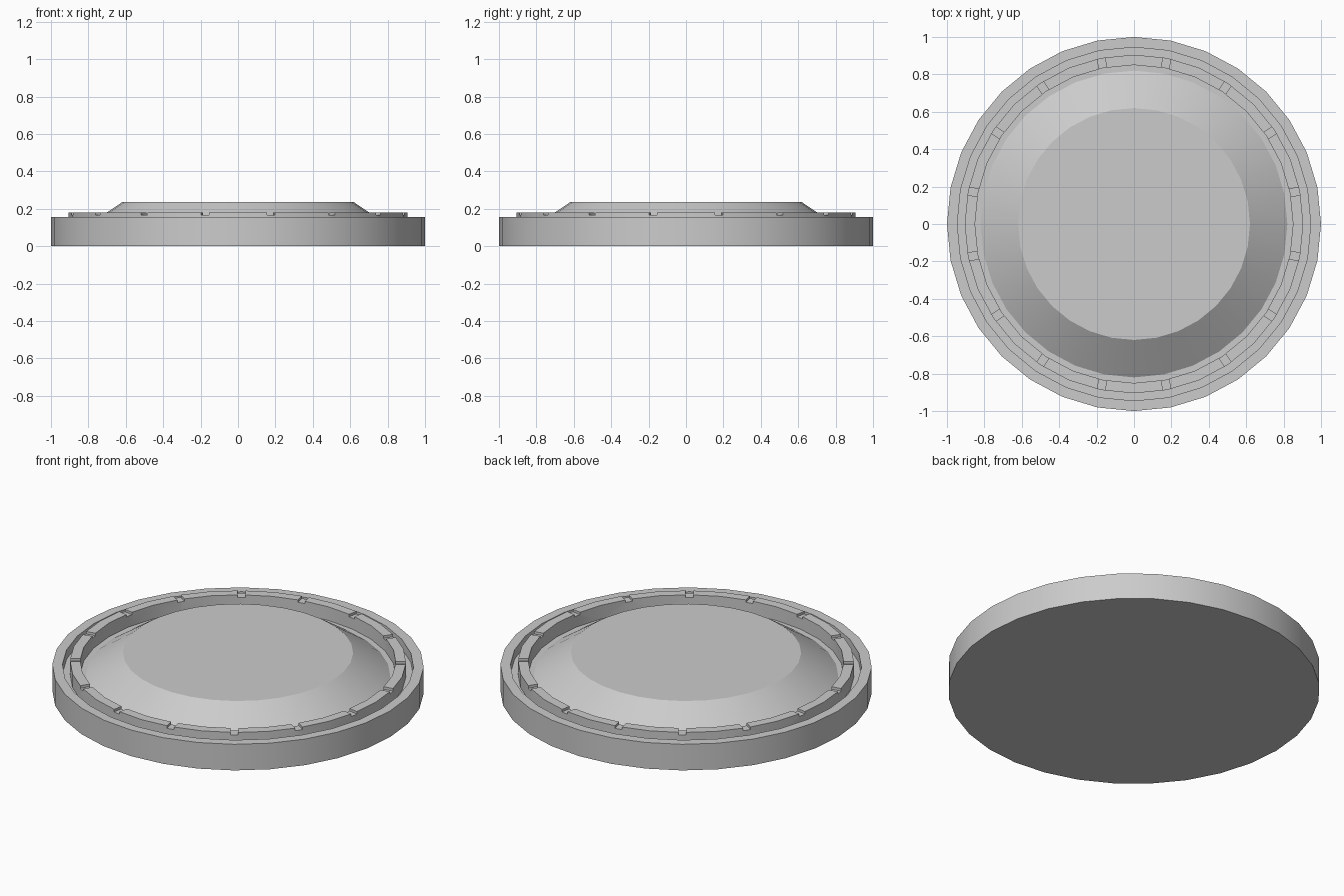
import bpy, bmesh
from math import sin, cos, pi, radians

if "Cube" in bpy.data.objects:
    bpy.data.objects.remove(bpy.data.objects["Cube"])

SIDES = 32


def lathe(name, profile, closed=False):
    """Spin an (r, z) profile around z; points on the axis become cap centres."""
    bm = bmesh.new()
    rings = []
    for r, z in profile:
        if r == 0:
            rings.append([bm.verts.new((0, 0, z))] * SIDES)
        else:
            rings.append([bm.verts.new((r * cos(2 * pi * i / SIDES), r * sin(2 * pi * i / SIDES), z))
                          for i in range(SIDES)])
    pairs = list(zip(rings, rings[1:]))
    if closed:
        pairs.append((rings[-1], rings[0]))
    for a, b in pairs:
        for i in range(SIDES):
            j = (i + 1) % SIDES
            bm.faces.new(list(dict.fromkeys((a[i], a[j], b[j], b[i]))))
    bmesh.ops.recalc_face_normals(bm, faces=bm.faces)
    return add_object(name, bm)


def add_object(name, bm):
    mesh = bpy.data.meshes.new(name)
    bm.to_mesh(mesh)
    bm.free()
    ob = bpy.data.objects.new(name, mesh)
    bpy.context.collection.objects.link(ob)
    return ob


def activate(ob):
    bpy.ops.object.select_all(action='DESELECT')
    ob.select_set(True)
    bpy.context.view_layer.objects.active = ob


# Base dish: outer wall, rim, sunken channel and raised centre plateau
base = lathe("base_dish", [(0, 0), (1, 0), (1, 0.155), (0.945, 0.155), (0.945, 0.10),
                           (0.82, 0.10), (0.62, 0.235), (0, 0.235)])

# Inner ring standing in the channel
ring = lathe("notched_ring", [(0.85, 0.10), (0.905, 0.10), (0.905, 0.181), (0.85, 0.181)], closed=True)

# Sixteen shallow radial notches cut across the ring
bm = bmesh.new()
for k in range(16):
    a = radians(11.25 + 22.5 * k)
    verts = bmesh.ops.create_cube(bm, size=1)["verts"]
    bmesh.ops.scale(bm, vec=(0.2, 0.042, 0.04), verts=verts)
    for v in verts:
        x, y, z = v.co.x + 0.875, v.co.y, v.co.z + 0.186
        v.co = (x * cos(a) - y * sin(a), x * sin(a) + y * cos(a), z)
cutter = add_object("notch_cutter", bm)
cutter.hide_render = True
mod = ring.modifiers.new("notches", 'BOOLEAN')
mod.operation = 'DIFFERENCE'
mod.solver = 'EXACT'
mod.object = cutter
activate(ring)
bpy.ops.object.modifier_apply(modifier=mod.name)
bpy.data.objects.remove(cutter)

# Round surfaces smooth, corners crisp
for ob in (base, ring):
    activate(ob)
    bpy.ops.object.shade_smooth_by_angle(angle=radians(30))
